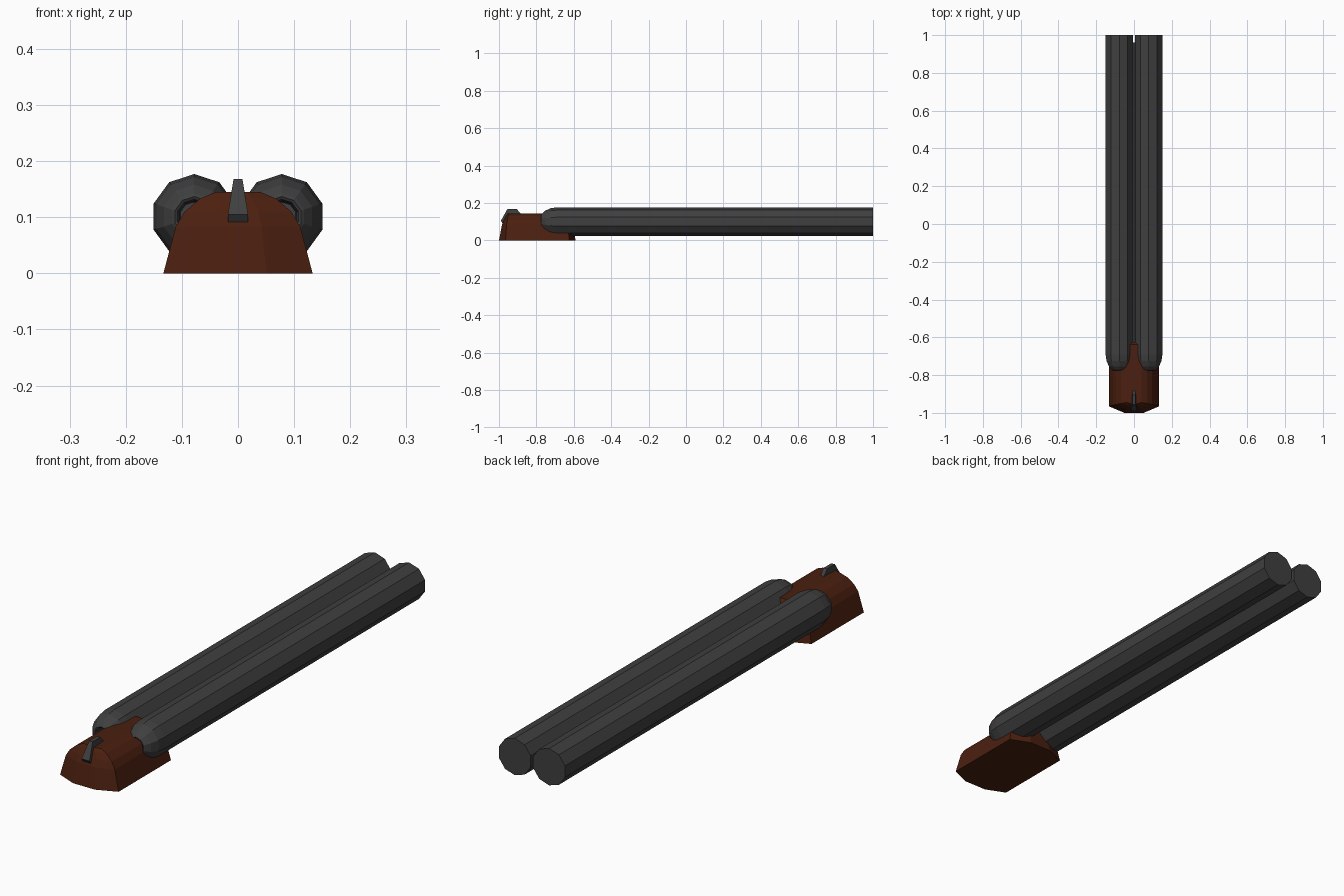
import bpy, bmesh, math

if "Cube" in bpy.data.objects:
    bpy.data.objects.remove(bpy.data.objects["Cube"])


def material(name, rgb):
    m = bpy.data.materials.new(name)
    m.diffuse_color = (*rgb, 1)
    m.use_nodes = True
    m.node_tree.nodes["Principled BSDF"].inputs["Base Color"].default_value = m.diffuse_color
    return m


STEEL = material("dark_steel", (0.05, 0.05, 0.05))
BROWN = material("brown", (0.07, 0.014, 0.005))


def loft(name, rings, mat):
    """Skin equal-length point rings, capping both ends."""
    bm = bmesh.new()
    loops = [[bm.verts.new(p) for p in ring] for ring in rings]
    n = len(loops[0])
    for a, b in zip(loops, loops[1:]):
        for i in range(n):
            j = (i + 1) % n
            bm.faces.new((a[i], a[j], b[j], b[i]))
    bm.faces.new(loops[0])
    bm.faces.new(loops[-1])
    bmesh.ops.recalc_face_normals(bm, faces=bm.faces)
    me = bpy.data.meshes.new(name)
    bm.to_mesh(me)
    bm.free()
    me.materials.append(mat)
    ob = bpy.data.objects.new(name, me)
    bpy.context.collection.objects.link(ob)
    return ob


# Ten-sided tubes: (y, radius) from the flat back, over the rounded rim, into the bore
SIDES = 10
TUBE = [(1.0, .076), (-.69, .076), (-.725, .071), (-.755, .057), (-.771, .042),
        (-.775, .036), (-.772, .031), (-.76, .028), (-.71, .026)]
for side, label in ((-1, "left"), (1, "right")):
    rings = []
    for y, r in TUBE:
        angles = [math.pi / 2 + math.tau * i / SIDES for i in range(SIDES)]
        rings.append([(side * .078 + r * math.cos(a), y, .101 + r * math.sin(a))
                      for a in angles])
    loft(label + "_tube", rings, STEEL)

# Thin rib filling the gap between the tubes
loft("centre_rib", [[(-.015, y, .08), (.015, y, .08), (.015, y, .122),
                     (0, y, .13), (-.015, y, .122)] for y in (-.70, .96)], STEEL)

# Front block: stacked plan outlines (z, half width, corner y, middle y)
BLOCK = [(0, .133, .170, .205), (.083, .111, .164, .189), (.110, .095, .160, .178),
         (.133, .068, .155, .166), (.145, .040, .150, .157)]
rings = []
for z, w, yc, ym in BLOCK:
    m = w * .38
    plan = [(-w, -yc), (-m, -ym), (m, -ym), (w, -yc), (w, yc), (m, ym), (-m, ym), (-w, yc)]
    rings.append([(x, y - .795, z) for x, y in plan])
loft("front_block", rings, BROWN)

# Sight: side profile (y, z, half width) skinned across x
SIGHT = [(-.975, .083, .018), (-.990, .105, .018), (-.955, .168, .008),
         (-.905, .168, .008), (-.883, .143, .008), (-.895, .083, .012)]
loft("sight_post", [[(s * w, y, z) for y, z, w in SIGHT] for s in (-1, 1)], STEEL)
